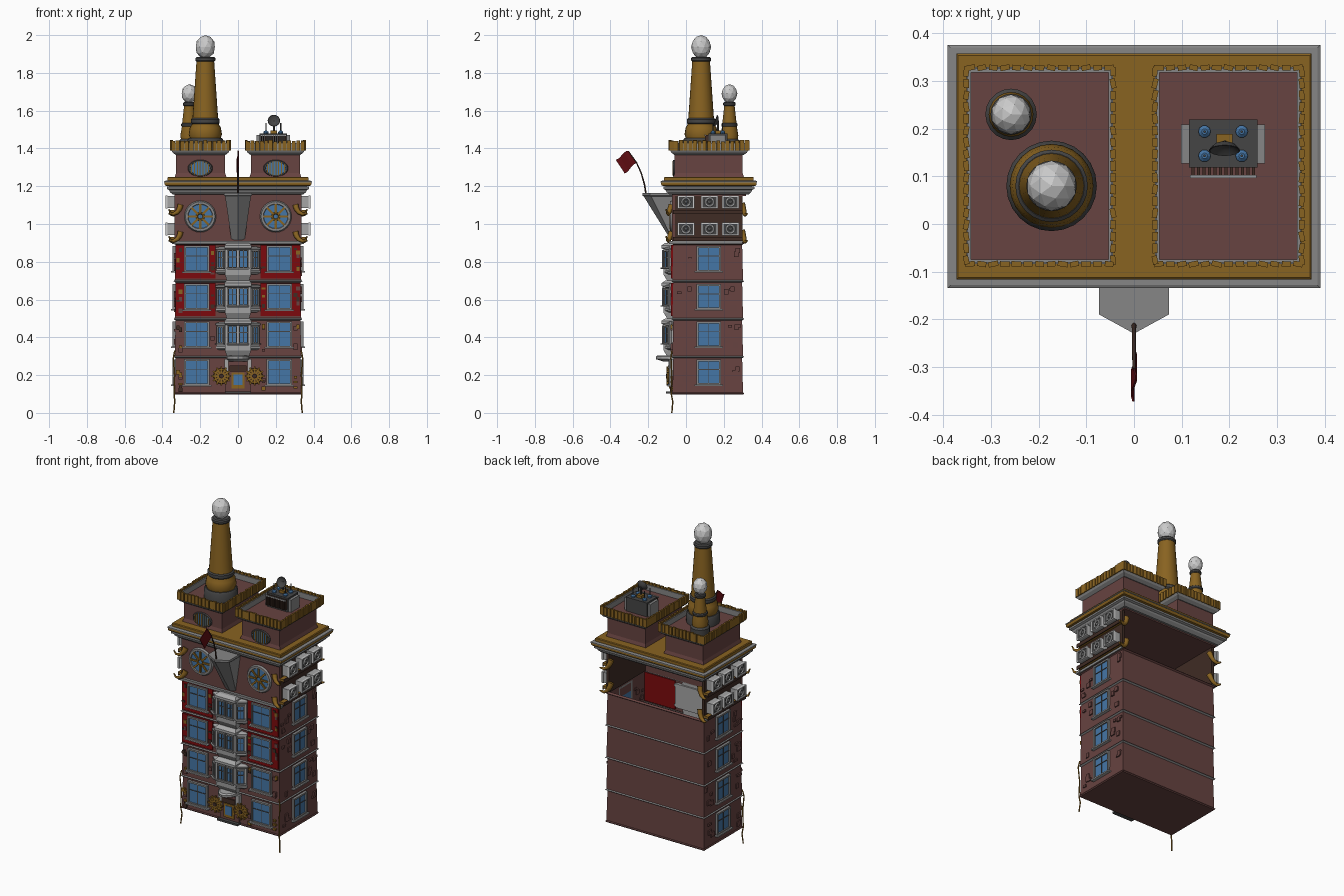
import bpy, bmesh, math, random
from mathutils import Matrix, Vector

if "Cube" in bpy.data.objects:
    bpy.data.objects.remove(bpy.data.objects["Cube"])
random.seed(4)

COL = {"brick": (.135, .056, .052), "red": (.2, .003, .004), "gold": (.25, .125, .015), "dark": (.06, .06, .06),
       "blue": (.06, .18, .38), "white": (.72, .72, .72), "brown": (.05, .025, .018), "stone": (.24, .24, .24),
       "pale": (.38, .38, .38), "flag": (.12, .004, .006)}
MATS = {}
for n, c in COL.items():
    MATS[n] = bpy.data.materials.new(n)
    MATS[n].diffuse_color = (*c, 1)
PARTS = {}
T, R, I = Matrix.Translation, Matrix.Rotation, Matrix.Identity(4)
FRONT = R(math.pi / 2, 4, 'X')          # turns +z to face the front


def part(name, mat):
    return PARTS.setdefault((name, mat), bmesh.new())


def box(name, mat, c, s, m=I, rot=I):
    bmesh.ops.create_cube(part(name, mat), size=1, matrix=m @ T(c) @ rot @ Matrix.Diagonal((*s, 1)))


def loft(name, mat, rings, m=I, caps=True):
    bm = part(name, mat)
    vs = [[bm.verts.new(m @ Vector(p)) for p in r] for r in rings]
    n = len(vs[0])
    if caps:
        bm.faces.new(vs[0][::-1])
        bm.faces.new(vs[-1])
    for a, b in zip(vs, vs[1:]):
        for i in range(n):
            bm.faces.new((a[i], a[(i + 1) % n], b[(i + 1) % n], b[i]))


def stack(name, mat, x0, x1, y0, y1, prof, caps=True):
    # rectangular moulding from (offset, height) pairs
    loft(name, mat, [[(x0 - o, y0 - o, z), (x1 + o, y0 - o, z), (x1 + o, y1 + o, z), (x0 - o, y1 + o, z)]
                     for o, z in prof], I, caps)


def lathe(name, mat, prof, m=I, n=20):
    loft(name, mat, [[(r * math.cos(i * math.tau / n), r * math.sin(i * math.tau / n), z) for i in range(n)]
                     for r, z in prof], m)


def torus(name, mat, R0, r, m=I, n=24, k=6):
    bm = part(name, mat)
    g = [[bm.verts.new(m @ Vector(((R0 + r * math.cos(b)) * math.cos(a), (R0 + r * math.cos(b)) * math.sin(a),
          r * math.sin(b)))) for b in [j * math.tau / k for j in range(k)]]
         for a in [i * math.tau / n for i in range(n)]]
    for i in range(n):
        for j in range(k):
            a, b = g[i], g[(i + 1) % n]
            bm.faces.new((a[j], b[j], b[(j + 1) % k], a[(j + 1) % k]))


def tube(name, mat, pts, r, taper=1):
    cu = bpy.data.curves.new(name, 'CURVE')
    cu.dimensions, cu.bevel_depth, cu.bevel_resolution, cu.use_fill_caps = '3D', r, 1, True
    s = cu.splines.new('POLY')
    s.points.add(len(pts) - 1)
    for i, p in enumerate(pts):
        s.points[i].co = (*p, 1)
        s.points[i].radius = 1 + (taper - 1) * i / (len(pts) - 1)
    cu.materials.append(MATS[mat])
    bpy.context.collection.objects.link(bpy.data.objects.new(name, cu))


def window(name, m, w, h, f=.01):
    box(name + "_glass", "blue", (0, -.003, 0), (w, .006, h), m)
    for s in (-1, 1):
        box(name + "_frame", "stone", (s * w / 2, -.006, 0), (f, .016, h + f), m)
        box(name + "_frame", "stone", (0, -.006, s * h / 2), (w + f, .016, f), m)
    box(name + "_frame", "pale", (0, -.01, -h / 2 - f * .6), (w + 3 * f, .024, f * .8), m)
    box(name + "_bars", "dark", (0, -.006, 0), (.004, .007, h), m)
    box(name + "_bars", "dark", (0, -.006, h * .12), (w, .007, .004), m)


# four hollow storeys, each slightly flared, with ledges
for k in range(4):
    z = .1 + .2 * k
    stack("storey_walls", "brick", -.33, .33, -.067, .297, [(.005, z), (0, z + .2)], False)
    stack("storey_ledges", "brick" if k == 3 else "stone", -.33, .33, -.067, .297,
          [(.001, z + .19), (.011, z + .197), (.001, z + .206)], False)
    for s in (-1, 1):
        if k > 1:
            box("red_panels", "red", (s * .225, -.071, z + .1), (.21, .016, .176))
        window("front_window", T((s * .218, -.076, z + .115)), .125, .13)
        window("side_window", T((s * .332, .12, z + .115)) @ R(s * math.pi / 2, 4, 'Z'), .12, .125)
        for j in range(7):   # stray bricks
            b = (random.choice((.022, .03)), .012, random.choice((.014, .028)))
            box("stray_bricks", "brick", (s * .334, random.choice((random.uniform(-.05, .03),
                random.uniform(.21, .28))), z + random.uniform(.03, .17)), (b[1], b[0], b[2]))
            box("front_bricks", random.choice(("gold", "brick", "brown")), (s * random.choice((.135, .305, .318)),
                -.077, z + random.uniform(.02, .17)), (b[0] * .7, b[1], b[2] * .8))
stack("base_plinth", "brick", -.33, .33, -.067, .297, [(.006, .097), (.01, .103), (.006, .108)])

# bay windows up the middle
def bay(o, z):
    return [(-.115 - o, -.05, z), (-.115 - o, -.078, z), (-.06 - o * .5, -.115 - o, z),
            (.06 + o * .5, -.115 - o, z), (.115 + o, -.078, z), (.115 + o, -.05, z)]

for z in (.3, .5, .7):
    loft("bay", "pale", [bay(o, z + d) for o, d in ((-.015, .032), (.001, .042), (.001, .052), (-.003, .054),
         (-.003, .162), (.003, .166), (.003, .174), (-.015, .18))])
    for s in (-1, 1):
        window("bay_window", T((s * .029, -.114, z + .115)), .042, .09, .007)
        window("bay_side", T((s * .087, -.097, z + .112)) @ R(s * math.radians(36), 4, 'Z'), .036, .085, .007)
        box("bay_posts", "pale", (s * .062, -.108, z + .11), (.014, .024, .12))
    loft("bay_crown", "pale", [[(-w, -.06, z + d), (-w, y, z + d), (w, y, z + d), (w, -.06, z + d)]
         for w, y, d in ((.066, -.118, .165), (.072, -.13, .172), (.072, -.13, .187), (.06, -.11, .2))])
    loft("bay_sill", "pale", [[(-w, -.06, z + d), (-w, y, z + d), (w, y, z + d), (w, -.06, z + d)]
         for w, y, d in ((.06, -.1, 0), (.068, -.118, .03), (.068, -.12, .058), (.06, -.115, .062))])

# entrance: door, posts, canopy and cog wheels
box("door_surround", "brick", (0, -.074, .19), (.13, .02, .17))
box("door", "gold", (0, -.083, .172), (.07, .016, .085))
box("door_glass", "blue", (0, -.089, .175), (.045, .01, .055))
box("door_lintel", "brown", (0, -.085, .235), (.09, .02, .03))
box("door_step", "dark", (0, -.085, .108), (.14, .04, .012))
arc = [i * math.pi / 8 for i in range(9)]
loft("canopy", "pale", [[(-r * math.cos(a), -.06 - k * math.sin(a), z) for a in arc]
                        for r, k, z in ((.05, .06, .272), (.062, .098, .284), (.062, .1, .298), (.055, .09, .305))])
for s in (-1, 1):
    box("door_posts", "pale", (s * .06, -.078, .24), (.022, .03, .09))
    m = T((s * .088, -.093, .195)) @ FRONT
    torus("cog_rim", "gold", .034, .008, m, 20)
    lathe("cog_hub", "brown", [(.02, -.022), (.033, .004), (.012, .006), (.012, .014)], m, 12)
    for i in range(12):
        box("cog_teeth", "gold", (.032, 0, .004), (.038, .009, .01), m @ R(i * math.tau / 12, 4, 'Z'))
    # thin corner downpipes
    tube("corner_pipe", "gold", [(s * x, y, z) for x, y, z in ((.335, -.074, .33), (.342, -.08, .29),
         (.336, -.075, .2), (.338, -.078, .1), (.335, -.07, .06), (.34, -.075, 0))], .004)

# attic storey, open at the back
box("attic_front", "brick", (0, -.066, 1.035), (.67, .016, .27))
for x, y, w, d in ((0, -.075, .7, .03), (-.335, .115, .02, .37), (.335, .115, .02, .37)):
    box("attic_ledge", "stone", (x, y, .902), (w, d, .015))
oval = Matrix.Diagonal((1, .68, 1, 1))
for s in (-1, 1):
    box("attic_side", "brown", (s * .327, .114, 1.035), (.016, .37, .27))
    # round window with spokes
    m = T((s * .2, -.075, 1.04)) @ FRONT
    lathe("round_glass", "blue", [(.066, -.005), (.066, .006)], m, 24)
    torus("round_frame", "stone", .072, .012, m)
    torus("round_ring", "gold", .018, .006, m @ T((0, 0, .008)), 12)
    for i in range(8):
        q = m @ R(i * math.tau / 8, 4, 'Z')
        box("round_spokes", "gold", (.043, 0, .009), (.046, .011, .008), q)
    # shelves with scroll ends and fan units
    for z in (1.068, .925):
        box("fan_shelf", "gold", (s * .343, .115, z), (.034, .37, .014))
        box("fan_shelf_lip", "brown", (s * .36, .115, z - .004), (.006, .37, .022))
        for y, d in ((-.075, -1), (.295, 1)):
            tube("scroll", "gold", [(s * (.31 + a), y + d * b, z + c * (1 if d < 0 else 1.3)) for a, b, c in
                 ((-.005, 0, .03), (0, .008, .012), (.012, .014, -.006), (.032, .018, -.016), (.048, .024, -.012),
                  (.056, .03, .01 * -d))], .018, .2)
        for y in (0, .125, .235):
            m = T((s * .335, y, z + .048)) @ R(s * math.pi / 2, 4, 'Z')
            box("fan_unit", "pale", (0, -.019, 0), (.082, .04, .064), m)
            box("fan_face", "dark", (0, -.04, 0), (.074, .004, .058), m)
            for e in (-1, 1):
                box("fan_unit_rim", "white", (e * .041, -.043, 0), (.009, .012, .068), m)
                box("fan_unit_rim", "white", (0, -.043, e * .031), (.088, .012, .007), m)
            torus("fan_ring", "white", .021, .0055, m @ FRONT @ T((0, 0, .044)), 14)
            lathe("fan_hub", "stone", [(.009, .04), (.009, .046), (.004, .05)], m @ FRONT, 10)

# pointed balcony and flag
loft("prow", "stone", [[(-w, -.06, z), (-w, y1, z), (0, y2, z), (w, y1, z), (w, -.06, z)]
     for w, y1, y2, z in ((.035, -.07, -.08, .915), (.068, -.183, -.223, 1.145), (.073, -.19, -.23, 1.15),
                          (.073, -.19, -.23, 1.163))])
tube("flag_pole", "brown", [(0, -.212, 1.16), (0, -.22, 1.21), (0, -.237, 1.27), (0, -.262, 1.325),
                            (0, -.305, 1.385)], .005, .7)
fl = [[Vector((.005 * math.sin(t * 6), 0, .006 * math.sin(t * 6))) + Vector(p).lerp(Vector(q), t)
       for t in [i / 6 for i in range(7)]] for p, q in (((0, -.262, 1.322), (0, -.325, 1.27)),
                                                       ((0, -.306, 1.388), (0, -.372, 1.342)))]
lf = lambda i: [fl[0][i] + Vector((e, 0, 0)) for e in (-.002, .002)] + [fl[1][i] + Vector((e, 0, 0)) for e in (.002, -.002)]
loft("flag", "flag", [lf(i) for i in range(7)])

# main cornice with a brick ceiling beneath it
box("attic_ceiling", "brick", (0, .122, 1.152), (.67, .39, .01))
cor = (-.335, .335, -.078, .32)
stack("cornice", "stone", *cor, [(.01, 1.155), (.026, 1.17), (.03, 1.18), (.042, 1.186), (.042, 1.197), (.03, 1.2)])
stack("gold_moulding", "gold", *cor, [(.03, 1.2), (.05, 1.203), (.054, 1.21), (.054, 1.22)])
stack("cornice_cap", "stone", *cor, [(.05, 1.218), (.056, 1.22), (.056, 1.226), (.05, 1.229)])
stack("gold_cornice", "gold", *cor, [(.038, 1.222), (.038, 1.246), (.034, 1.25)])

# two roof towers with slatted parapets
for s in (-1, 1):
    cx = s * .198
    stack("tower_walls", "brick", cx - .13, cx + .13, -.06, .3, [(.01, 1.24), (0, 1.27), (0, 1.385)])
    stack("tower_ledge", "stone", cx - .13, cx + .13, -.06, .305, [(0, 1.365), (.018, 1.378), (.024, 1.39)])
    box("roof_deck", "brick", (cx, .122, 1.39), (.295, .395, .008))
    for e in (-1, 1):
        box("parapet", "stone", (cx + e * .148, .122, 1.408), (.008, .404, .04))
        box("parapet", "stone", (cx, .122 + e * .2, 1.408), (.304, .008, .04))
        for axis, n, L in ((0, 13, .316), (1, 17, .42)):
            for i in range(n):
                t = -L / 2 + (i + .5) * L / n
                h = random.uniform(.048, .054)
                sz = (L / n * random.uniform(.72, .88), .011, h)
                rot = R(random.uniform(-.22, .22), 4, 'Z')
                p = (cx + t, .122 + e * .206, 1.39 + h / 2) if axis == 0 else (cx + e * .154, .122 + t, 1.39 + h / 2)
                box("parapet_slats", "gold", p, sz, I, rot @ R(axis * math.pi / 2, 4, 'Z'))
    m = T((s * .2, -.062, 1.295)) @ FRONT @ oval
    lathe("oval_glass", "blue", [(.056, -.004), (.056, .005)], m, 24)
    torus("oval_frame", "dark", .058, .008, m)
    for i in range(-3, 4):
        box("oval_bars", "gold", (i * .015, 0, .007), (.005, 2 * math.sqrt(.056**2 - (i * .015)**2), .006), m)

# two chimneys with globes
big, small = T((-.173, .08, 0)), T((-.258, .23, 0))
lathe("chimney_base", "dark", [(.095, 1.39), (.095, 1.445), (.088, 1.455), (.08, 1.455)], big, 24)
lathe("chimney_shaft", "gold", [(.08, 1.45), (.088, 1.475), (.082, 1.51), (.07, 1.53), (.067, 1.57), (.047, 1.86)], big, 24)
for z, r, h in ((1.53, .076, .03), (1.86, .053, .024)):
    lathe("chimney_bands", "dark", [(r - .005, z), (r, z + .006), (r, z + h - .006), (r - .007, z + h)], big, 24)
lathe("small_base", "dark", [(.054, 1.39), (.054, 1.44), (.045, 1.45)], small)
lathe("small_shaft", "gold", [(.044, 1.445), (.047, 1.47), (.04, 1.51), (.038, 1.53), (.027, 1.63)], small)
for z, r in ((1.515, .043), (1.625, .033)):
    lathe("small_bands", "dark", [(r - .004, z), (r, z + .005), (r, z + .015), (r - .005, z + .02)], small)
for m, z, r, h in ((big, 1.937, .053, .063), (small, 1.69, .042, .05)):
    bmesh.ops.create_icosphere(part("globe", "white"), subdivisions=2, radius=1,
                               matrix=m @ T((0, 0, z)) @ Matrix.Diagonal((r, r, h, 1)))

# rooftop machine with dish
box("machine", "dark", (.187, .169, 1.435), (.144, .1, .09))
for s in (-1, 1):
    box("machine_vents", "stone", (.187 + s * .079, .168, 1.43), (.018, .082, .08))
    for y in (.143, .194):
        lathe("machine_caps", "blue", [(.013, 1.475), (.013, 1.488), (.006, 1.494)], T((.187 + s * .039, y, 0)), 10)
        lathe("machine_prongs", "dark", [(.003, 1.49), (.003, 1.535)], T((.187 + s * .039, y, 0)), 6)
box("machine_rail", "pale", (.187, .1, 1.47), (.14, .006, .008))
for i in range(12):
    box("machine_fins", "brown", (.124 + i * .0115, .11, 1.44), (.006, .018, .06))
box("dish_foot", "gold", (.19, .172, 1.487), (.034, .034, .018))
lathe("dish_mast", "dark", [(.006, 1.48), (.005, 1.548)], T((.19, .17, 0)), 8)
lathe("dish", "dark", [(.006, -.012), (.022, -.006), (.033, .006), (.031, .007), (.02, -.002), (.005, -.006)],
      T((.19, .16, 1.545)) @ R(math.radians(70), 4, 'X'), 16)

# turn the collected meshes into objects
ROUND = ("chimney", "small", "round_frame", "round_ring", "oval_frame", "cog_rim", "dish", "fan_ring")
for (name, mat), bm in PARTS.items():
    me = bpy.data.meshes.new(name)
    bm.to_mesh(me)
    bm.free()
    me.materials.append(MATS[mat])
    ob = bpy.data.objects.new(name, me)
    bpy.context.collection.objects.link(ob)
    if name.startswith(ROUND):
        bpy.ops.object.select_all(action='DESELECT')
        ob.select_set(True)
        bpy.context.view_layer.objects.active = ob
        bpy.ops.object.shade_smooth_by_angle(angle=math.radians(35))

for m in bpy.data.materials:
    if m.users and not m.is_grease_pencil:
        m.use_nodes = True
        m.node_tree.nodes["Principled BSDF"].inputs["Base Color"].default_value = m.diffuse_color
